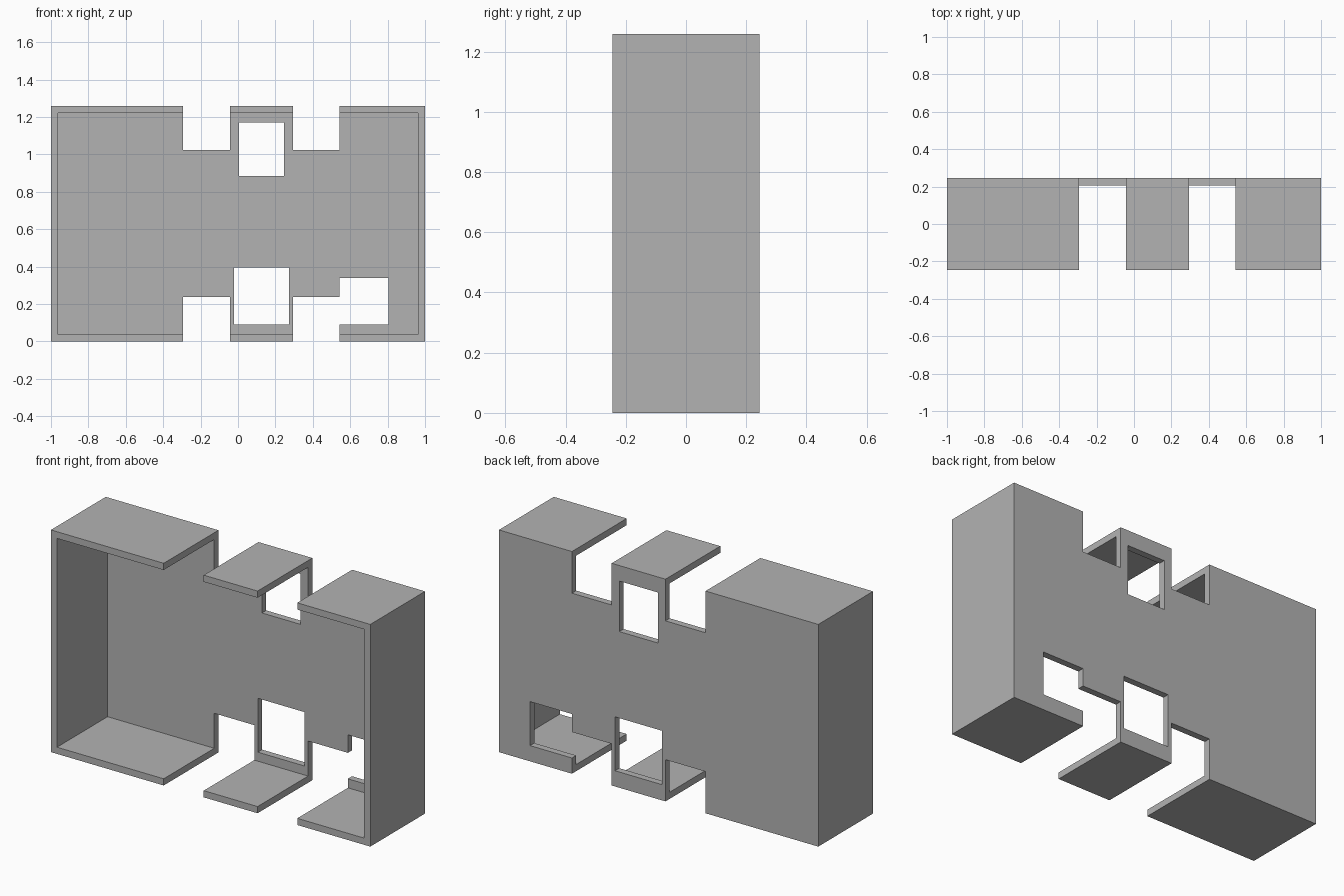
import bpy
import bmesh
from mathutils import Matrix, Vector

cube = bpy.data.objects.get("Cube")
if cube:
    bpy.data.objects.remove(cube, do_unlink=True)

W, D, H, T = 1.0, 0.245, 1.258, 0.038  # half width, half depth, height, wall

grey = bpy.data.materials.new("plain_grey")
grey.use_nodes = True
grey.diffuse_color = (0.45, 0.45, 0.45, 1)
grey.node_tree.nodes["Principled BSDF"].inputs["Base Color"].default_value = (0.45, 0.45, 0.45, 1)


def box(name, x0, x1, y0, y1, z0, z1):
    lo, hi = Vector((x0, y0, z0)), Vector((x1, y1, z1))
    bm = bmesh.new()
    size = Matrix.Diagonal((hi - lo).to_4d())
    bmesh.ops.create_cube(bm, size=1, matrix=Matrix.Translation((lo + hi) / 2) @ size)
    mesh = bpy.data.meshes.new(name)
    bm.to_mesh(mesh)
    bm.free()
    mesh.materials.append(grey)
    obj = bpy.data.objects.new(name, mesh)
    bpy.context.collection.objects.link(obj)
    return obj


def cut(target, name, *bounds):
    cutter = box(name, *bounds)
    cutter.hide_render = True
    mod = target.modifiers.new(name, "BOOLEAN")
    mod.operation = "DIFFERENCE"
    mod.solver = "EXACT"
    mod.object = cutter
    bpy.context.view_layer.objects.active = target
    bpy.ops.object.modifier_apply(modifier=name)
    bpy.data.objects.remove(cutter, do_unlink=True)


# Open-fronted tray
tray = box("wall_tray", -W, W, -D, D, 0, H)
cut(tray, "hollow", -W + T, W - T, -D - 1, D - T, T, H - T)

# Full-depth notches through the top and bottom edges
for x0, x1 in ((-0.294, -0.043), (0.294, 0.543)):
    cut(tray, "bottom_notch", x0, x1, -1, 1, -1, 0.236)
    cut(tray, "top_notch", x0, x1, -1, 1, 1.022, 2)

# Rectangular windows in the back panel; the side one opens into a notch
for x0, x1, z0, z1 in ((0.005, 0.246, 0.884, 1.17),
                       (-0.021, 0.273, 0.089, 0.394),
                       (0.543, 0.805, 0.089, 0.338)):
    cut(tray, "window", x0, x1, 0, 1, z0, z1)
